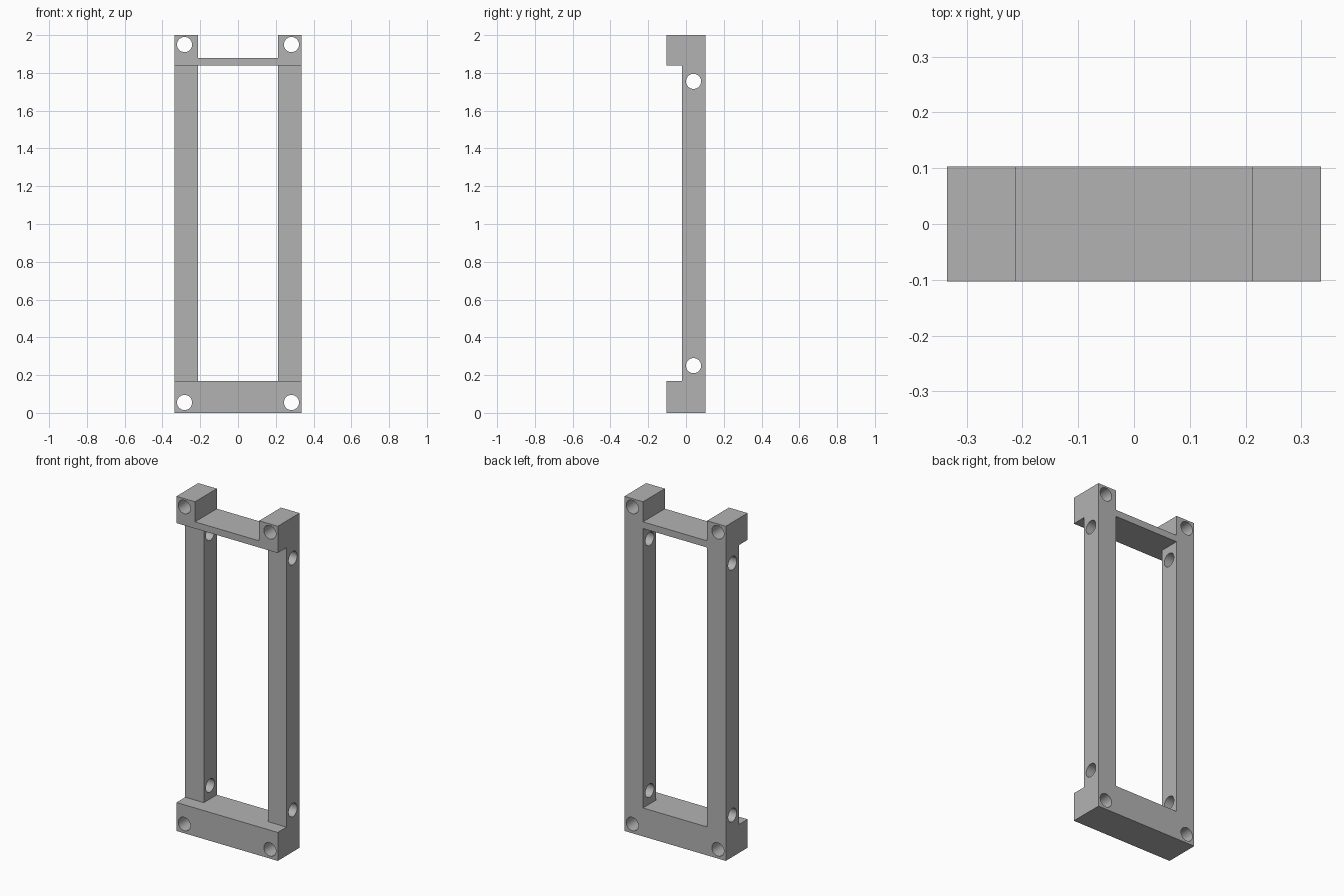
import bpy, bmesh, math
from mathutils import Matrix, Vector

cube = bpy.data.objects.get("Cube")
if cube:
    bpy.data.objects.remove(cube, do_unlink=True)

HALF_W, INNER_W = 0.335, 0.212      # outer and inner half widths
FRONT, BACK, RAIL_FRONT = -0.103, 0.103, -0.02
BASE_TOP, BAR_LOW, BAR_TOP, TOP = 0.17, 1.84, 1.88, 2.0
HOLE_R = 0.04

grey = bpy.data.materials.new("plain grey")
grey.use_nodes = True
colour = (0.45, 0.45, 0.45, 1)
grey.diffuse_color = colour
grey.node_tree.nodes["Principled BSDF"].inputs["Base Color"].default_value = colour


def make_object(name, bm):
    bmesh.ops.recalc_face_normals(bm, faces=bm.faces)
    mesh = bpy.data.meshes.new(name)
    bm.to_mesh(mesh)
    bm.free()
    obj = bpy.data.objects.new(name, mesh)
    bpy.context.collection.objects.link(obj)
    mesh.materials.append(grey)
    return obj


def box_cutter(name, low, high):
    bm = bmesh.new()
    low, high = Vector(low), Vector(high)
    size = Matrix.Diagonal((*(high - low), 1))
    bmesh.ops.create_cube(bm, size=1, matrix=Matrix.Translation((low + high) / 2) @ size)
    return make_object(name, bm)


def hole_cutter(name, centre, depth, axis):
    bm = bmesh.new()
    turn = Matrix.Rotation(math.pi / 2, 4, axis)
    bmesh.ops.create_cone(bm, cap_ends=True, segments=48, radius1=HOLE_R, radius2=HOLE_R,
                          depth=depth, matrix=Matrix.Translation(centre) @ turn)
    return make_object(name, bm)


# Frame body: C-shaped side profile extruded across the width
profile = [(FRONT, 0), (BACK, 0), (BACK, TOP), (FRONT, TOP), (FRONT, BAR_LOW),
           (RAIL_FRONT, BAR_LOW), (RAIL_FRONT, BASE_TOP), (FRONT, BASE_TOP)]
bm = bmesh.new()
face = bm.faces.new([bm.verts.new((-HALF_W, y, z)) for y, z in profile])
grown = bmesh.ops.extrude_face_region(bm, geom=[face])
bmesh.ops.translate(bm, vec=(2 * HALF_W, 0, 0),
                    verts=[v for v in grown["geom"] if isinstance(v, bmesh.types.BMVert)])
frame = make_object("mounting_frame", bm)

# Central window and the gap between the top blocks
cutters = [
    box_cutter("window_cutter", (-INNER_W, -1, BASE_TOP), (INNER_W, 1, BAR_LOW)),
    box_cutter("top_gap_cutter", (-INNER_W, -1, BAR_TOP), (INNER_W, 1, TOP + 1)),
]
# Corner holes front to back, and rail holes side to side
for z in (0.055, 1.95):
    for x in (-0.283, 0.283):
        cutters.append(hole_cutter("corner_hole_cutter", (x, 0, z), 1, 'X'))
for z in (0.25, 1.755):
    cutters.append(hole_cutter("rail_hole_cutter", (0, 0.04, z), 2, 'Y'))

for cutter in cutters:
    cutter.hide_render = True
    cut = frame.modifiers.new(cutter.name, 'BOOLEAN')
    cut.operation = 'DIFFERENCE'
    cut.solver = 'EXACT'
    cut.object = cutter

# Bake the cuts and discard the cutters
bpy.context.view_layer.update()
evaluated = frame.evaluated_get(bpy.context.evaluated_depsgraph_get())
result = bpy.data.meshes.new_from_object(evaluated)
frame.modifiers.clear()
frame.data = result
for cutter in cutters:
    bpy.data.objects.remove(cutter, do_unlink=True)

# Smooth hole walls, sharp frame edges
bpy.ops.object.select_all(action='DESELECT')
frame.select_set(True)
bpy.context.view_layer.objects.active = frame
bpy.ops.object.shade_smooth_by_angle(angle=math.radians(30))
